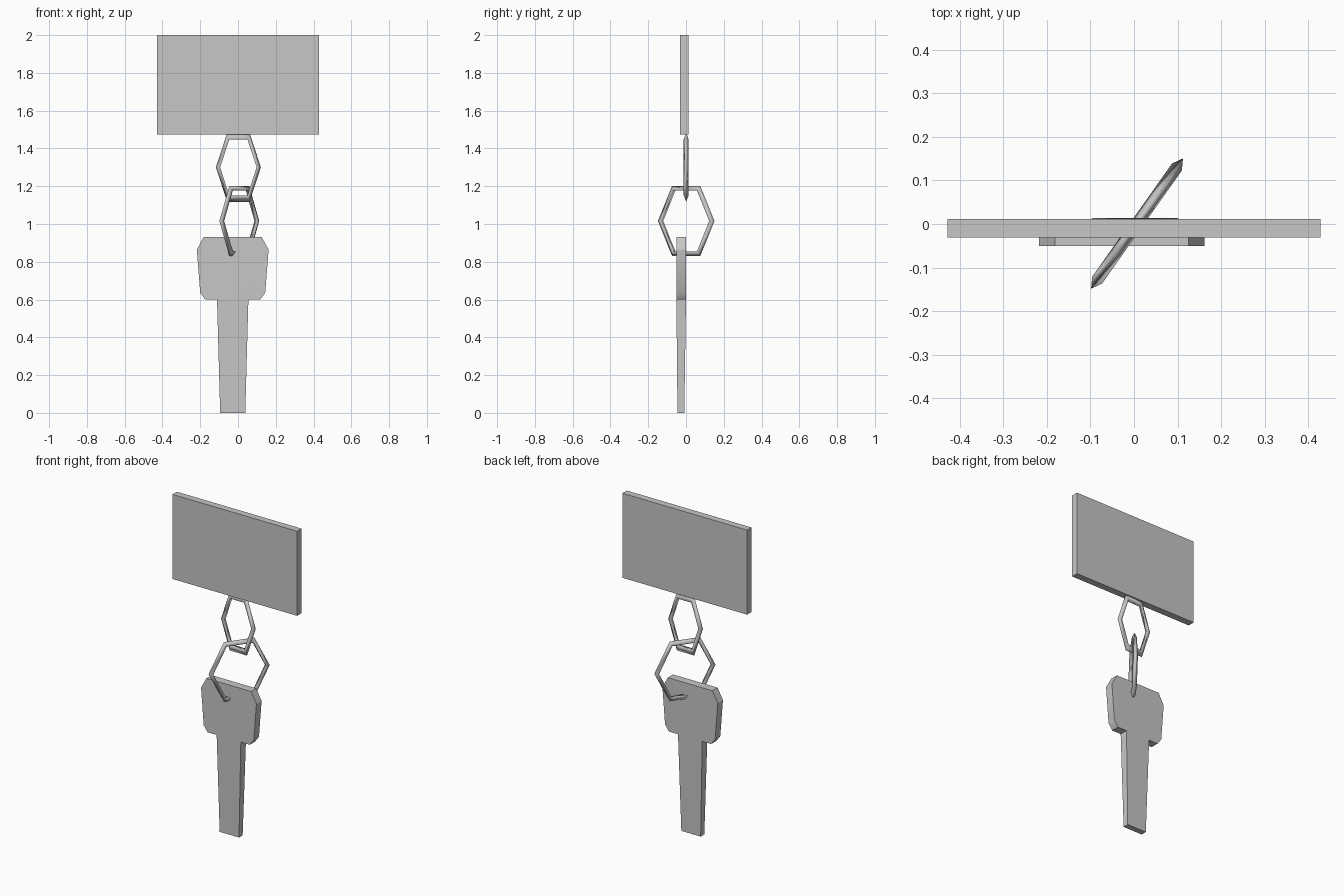
import bpy, bmesh, math
from mathutils import Matrix, Vector

cube = bpy.data.objects.get("Cube")
if cube:
    bpy.data.objects.remove(cube, do_unlink=True)

grey = bpy.data.materials.new("light grey")
grey.use_nodes = True
colour = (0.57, 0.57, 0.57, 1)
grey.diffuse_color = colour
grey.node_tree.nodes["Principled BSDF"].inputs["Base Color"].default_value = colour


def finish(name, bm, sharp_angle):
    bmesh.ops.recalc_face_normals(bm, faces=bm.faces)
    for face in bm.faces:
        face.smooth = True
    mesh = bpy.data.meshes.new(name)
    bm.to_mesh(mesh)
    bm.free()
    mesh.set_sharp_from_angle(angle=math.radians(sharp_angle))
    mesh.materials.append(grey)
    bpy.context.collection.objects.link(bpy.data.objects.new(name, mesh))


def new_verts(result):
    return [v for v in result["geom"] if isinstance(v, bmesh.types.BMVert)]


def slab(outline, y_front, y_back):
    """Extrude an x-z outline through the depth."""
    bm = bmesh.new()
    face = bm.faces.new([bm.verts.new((x, y_front, z)) for x, z in outline])
    ext = bmesh.ops.extrude_face_region(bm, geom=[face])
    bmesh.ops.translate(bm, verts=new_verts(ext), vec=(0, y_back - y_front, 0))
    return bm


def link(name, centre, outer, tube, stretch, turn, sides=6, section=3):
    """Six-sided chain link, three-sided in section with its ridge outward."""
    bm = bmesh.new()
    place = (Matrix.Translation(centre) @ Matrix.Rotation(turn, 4, "Z")
             @ Matrix.Diagonal((1, 1, stretch, 1)))
    rings = []
    for i in range(sides):
        a = math.tau * i / sides
        ring = []
        for j in range(section):
            b = math.tau * j / section
            r = outer - tube + tube * math.cos(b)
            p = Vector((r * math.cos(a), tube * math.sin(b), r * math.sin(a)))
            ring.append(bm.verts.new(place @ p))
        rings.append(ring)
    for i in range(sides):
        r0, r1 = rings[i], rings[(i + 1) % sides]
        for j in range(section):
            k = (j + 1) % section
            bm.faces.new((r0[j], r0[k], r1[k], r1[j]))
    finish(name, bm, 180)


# Tag plate
plate = [(-0.428, 1.475), (0.428, 1.475), (0.428, 2), (-0.428, 2)]
finish("tag_plate", slab(plate, -0.031, 0.012), 30)

# Chain links
link("upper_link", (0.002, 0.001, 1.3), 0.119, 0.015, 1.77, 0)
link("lower_link", (0.007, 0.001, 1.016), 0.183, 0.016, 1.17, math.radians(54.8))

# Key head, mirrored about its own centre line
mid = -0.028
half = [(0.153, 0.932), (0.19, 0.864), (0.172, 0.636), (0.145, 0.599), (0.083, 0.599)]
head = [(mid + x, z) for x, z in half] + [(mid - x, z) for x, z in reversed(half)]
key = slab(head, -0.051, 0)

# Key blade, drawn down from the neck and tapering in width and thickness
neck = next(f for f in key.faces
            if f.normal.z ** 2 > 0.99 and f.calc_center_median().z < 0.6
            and abs(f.calc_center_median().x - mid) < 0.01)
tip = new_verts(bmesh.ops.extrude_face_region(key, geom=[neck]))
bmesh.ops.delete(key, geom=[neck], context="FACES_ONLY")
for v in tip:
    v.co.x = mid + (v.co.x - mid) * 0.8
    v.co.y = -0.045 if v.co.y < -0.025 else -0.009
    v.co.z = 0
finish("key", key, 32)
